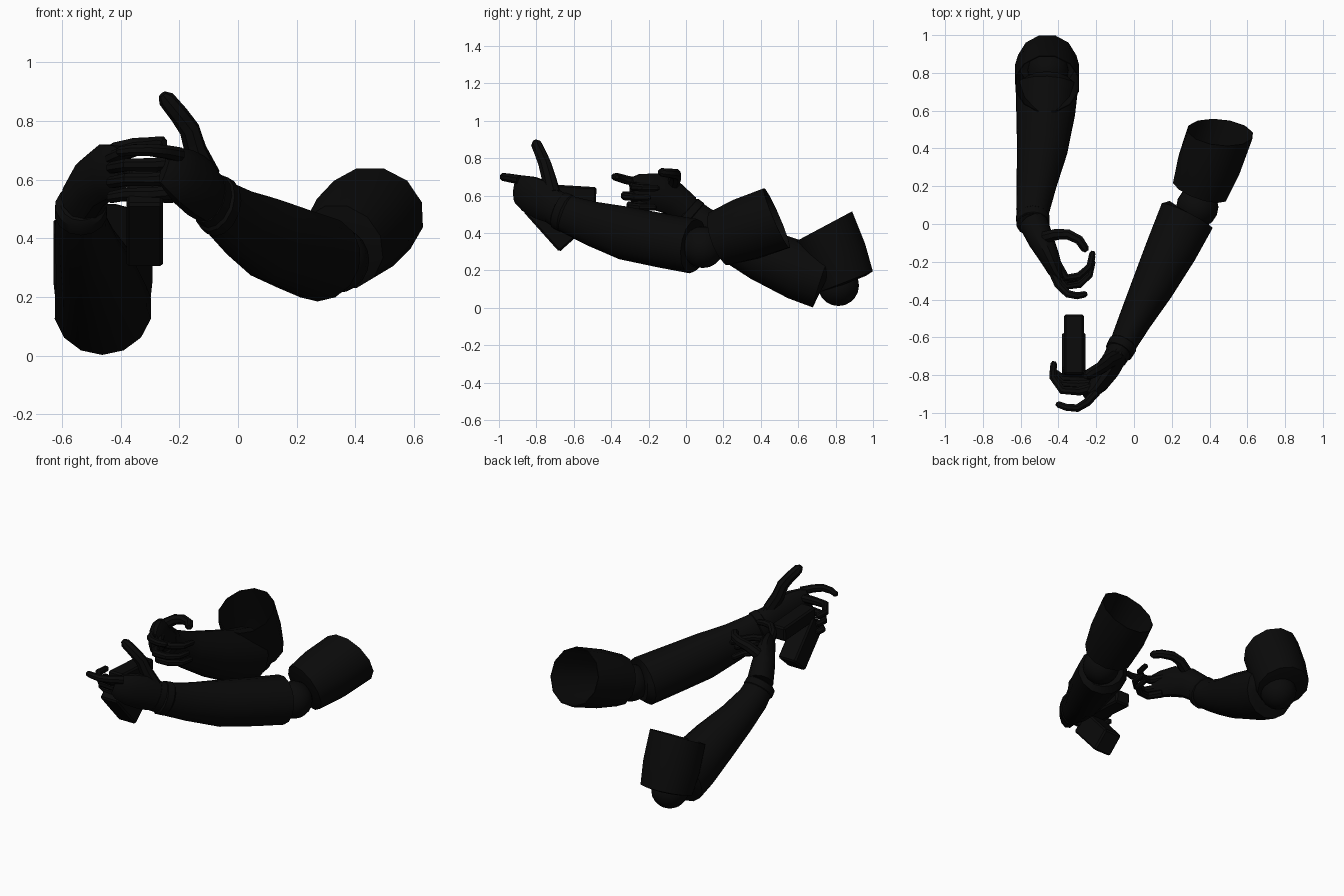
import bpy, bmesh, math
from mathutils import Vector

if "Cube" in bpy.data.objects:
    bpy.data.objects.remove(bpy.data.objects["Cube"])

black = bpy.data.materials.new("near_black")
black.diffuse_color = (0.003, 0.003, 0.003, 1)
black.use_nodes = True
black.node_tree.nodes["Principled BSDF"].inputs["Base Color"].default_value = black.diffuse_color


def finish(name, bm):
    bmesh.ops.recalc_face_normals(bm, faces=bm.faces)
    me = bpy.data.meshes.new(name)
    bm.to_mesh(me)
    bm.free()
    me.materials.append(black)
    ob = bpy.data.objects.new(name, me)
    bpy.context.collection.objects.link(ob)
    bpy.ops.object.select_all(action='DESELECT')
    ob.select_set(True)
    bpy.context.view_layer.objects.active = ob
    bpy.ops.object.shade_smooth_by_angle(angle=math.radians(35))
    return ob


def tube(name, rings, sides=12, axes=None):
    """Loft through rings of (x, y, z, side radius, up radius)."""
    bm = bmesh.new()
    pts = [Vector(r[:3]) for r in rings]
    loops = []
    for i, r in enumerate(rings):
        t = axes[i] if axes else pts[min(i + 1, len(pts) - 1)] - pts[max(i - 1, 0)]
        t = t.normalized()
        side = t.cross(Vector((0, 0, 1))).normalized()
        up = side.cross(t)
        loops.append([bm.verts.new(pts[i] + side * r[3] * math.cos(a) + up * r[4] * math.sin(a))
                      for a in (2 * math.pi * (k + 0.5) / sides for k in range(sides))])
    for a, b in zip(loops, loops[1:]):
        for k in range(sides):
            j = (k + 1) % sides
            bm.faces.new((a[k], a[j], b[j], b[k]))
    bm.faces.new(loops[0])
    bm.faces.new(loops[-1])
    return finish(name, bm)


def finger(name, path, r=0.024):
    """Tapering finger with a blunt tip."""
    n = len(path) - 1
    rings = [(*p, r * (1 - 0.3 * i / n), r * (1 - 0.3 * i / n)) for i, p in enumerate(path)]
    end, prev = Vector(path[-1]), Vector(path[-2])
    tip = end + (end - prev).normalized() * r * 0.5
    rings.append((*tip, r * 0.35, r * 0.35))
    tube(name, rings, 8)


def sleeve(name, base, end, r0, r1, facing):
    """Thin hollow upper arm whose open rim faces its own direction."""
    b, e, f = Vector(base), Vector(end), Vector(facing).normalized()
    ax = (e - b).normalized()
    prof = [(-0.03, r0 * .72), (0, r0), (.45, (r0 + r1) / 2 + .008), (1, r1),
            (1, r1 * .97), (.45, (r0 + r1) / 2 - .003), (.05, r0 * .94), (.02, r0 * .7)]
    tube(name, [(*b.lerp(e, t), r, r) for t, r in prof], 12,
         [ax.lerp(f, max(t, 0)) for t, r in prof])


def ball(name, c, r):
    bm = bmesh.new()
    bmesh.ops.create_uvsphere(bm, u_segments=16, v_segments=10, radius=r)
    bmesh.ops.translate(bm, vec=c, verts=bm.verts)
    finish(name, bm)


def box(name, c, size, tilt=0):
    bm = bmesh.new()
    bmesh.ops.create_cube(bm, size=1)
    bmesh.ops.scale(bm, vec=size, verts=bm.verts)
    bmesh.ops.bevel(bm, geom=bm.edges[:], offset=0.01, segments=1, affect='EDGES')
    ob = finish(name, bm)
    ob.location = c
    ob.rotation_euler = (tilt, 0, 0)


# Raised arm: upper arm, elbow, forearm and wrist
sleeve("near_upper_arm", (.35, .18, .37), (.457, .485, .48), .153, .178, (.1, .93, .4))
ball("near_elbow", (.335, .09, .325), .112)
tube("near_forearm", [(.29, .055, .33, .125, .115), (.28, .04, .33, .153, .147),
                      (.20, -.13, .36, .14, .145), (.10, -.33, .40, .116, .143),
                      (.01, -.50, .45, .09, .12), (-.05, -.62, .495, .074, .104),
                      (-.10, -.71, .54, .064, .094)], 14)
tube("near_wrist_band", [(-.055, -.63, .50, .07, .09), (-.06, -.64, .505, .079, .106),
                         (-.08, -.675, .52, .076, .104), (-.085, -.685, .525, .06, .09)], 14)
# Raised hand with a grip held in its curled fingers
tube("near_palm", [(-.09, -.69, .53, .062, .09), (-.135, -.765, .575, .064, .108),
                   (-.185, -.84, .61, .054, .10), (-.225, -.89, .635, .036, .08),
                   (-.25, -.905, .645, .02, .06)], 12)
finger("near_thumb", [(-.10, -.71, .61), (-.145, -.735, .70), (-.165, -.755, .77),
                      (-.20, -.775, .82), (-.245, -.80, .875)], .042)
finger("near_index", [(-.20, -.89, .685), (-.25, -.945, .695), (-.30, -.975, .70),
                      (-.36, -.97, .70), (-.40, -.955, .695)], .026)
for i, z in enumerate((.65, .60, .55)):
    s = i * .016
    finger("near_curled_finger_%d" % (i + 1),
           [(-.19, -.86 + s, z + .01), (-.29, -.885 + s * 2, z), (-.38, -.88 + s * 2, z),
            (-.43, -.81 + s, z - .01), (-.425, -.74, z - .01)], .027)
box("handle_top", (-.318, -.64, .61), (.105, .32, .09), -.06)
box("handle_grip", (-.318, -.72, .455), (.125, .145, .29), .73)

# Bent arm: upper arm, elbow, forearm and wrist
sleeve("far_upper_arm", (-.46, .855, .14), (-.46, .74, .437), .16, .174, (0, -.47, .88))
ball("far_elbow", (-.455, .815, .12), .11)
tube("far_forearm", [(-.46, .75, .15, .13, .13), (-.46, .73, .16, .168, .166),
                     (-.467, .60, .20, .16, .158), (-.485, .40, .285, .137, .14),
                     (-.515, .22, .37, .109, .112), (-.535, .08, .45, .09, .095),
                     (-.535, 0, .515, .082, .088)], 14)
tube("far_wrist_band", [(-.535, .04, .475, .075, .085), (-.535, .03, .485, .091, .1),
                        (-.535, 0, .51, .088, .098), (-.535, -.01, .52, .07, .085)], 14)
# Bent hand, thumb and fingers forming a loose ring
tube("far_palm", [(-.53, 0, .525, .078, .085), (-.495, -.08, .59, .07, .095),
                  (-.45, -.17, .625, .056, .1), (-.415, -.25, .63, .042, .088),
                  (-.39, -.29, .63, .022, .07)], 12)
finger("far_thumb", [(-.47, -.07, .66), (-.41, -.055, .70), (-.35, -.055, .715),
                     (-.29, -.085, .72), (-.26, -.13, .725)], .034)
finger("far_index", [(-.43, -.25, .67), (-.40, -.32, .685), (-.35, -.37, .70),
                     (-.30, -.38, .70), (-.26, -.372, .70)], .026)
for i, (z, s) in enumerate(((.65, .045), (.60, 0), (.548, .03))):
    finger("far_curled_finger_%d" % (i + 1),
           [(-.41, -.25 + s, z), (-.36, -.33 + s, z), (-.29, -.32 + s, z - .005),
            (-.235, -.27 + s, z - .01), (-.22, -.20 + s, z - .01)], .025)
